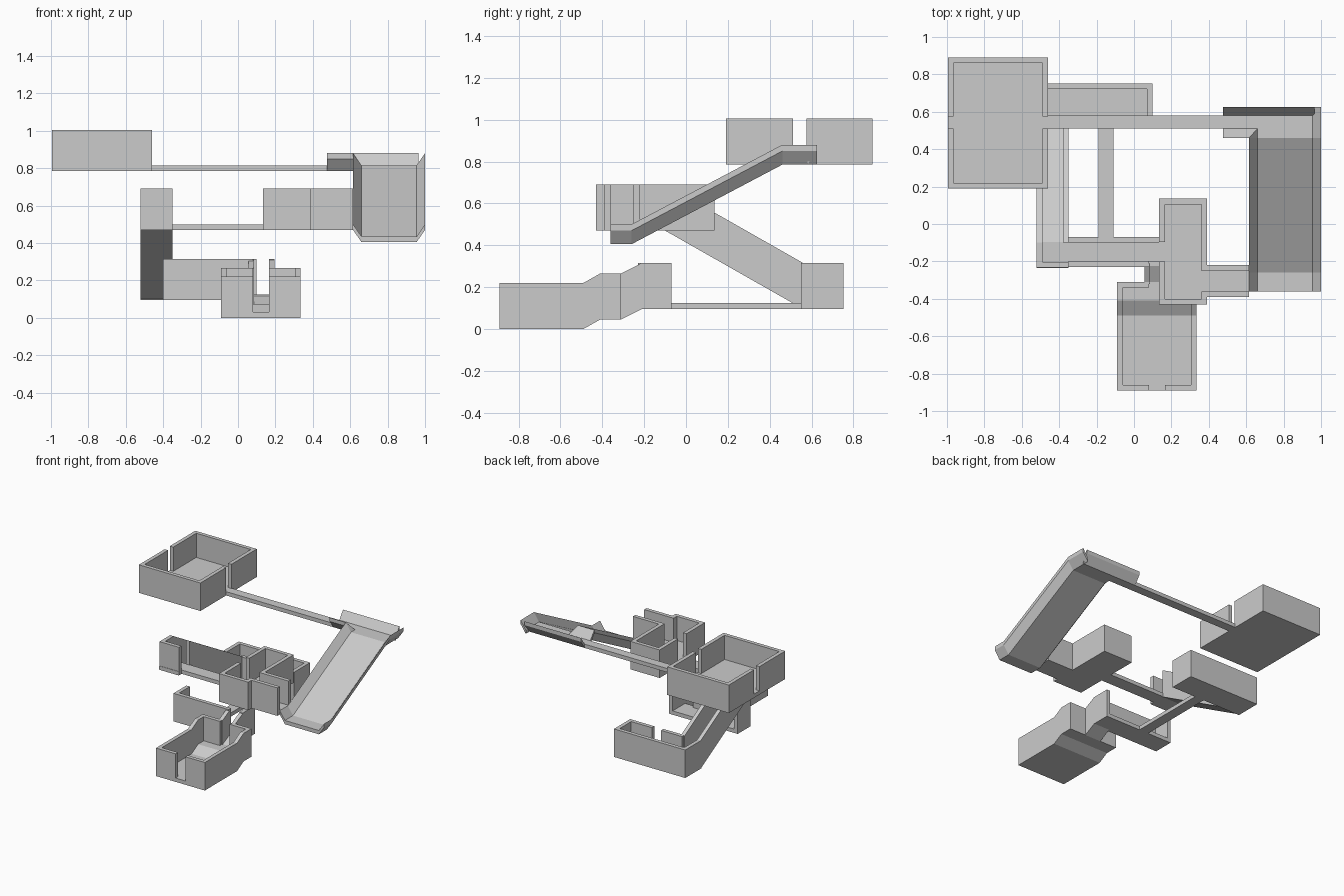
import bpy, bmesh

if "Cube" in bpy.data.objects:
    bpy.data.objects.remove(bpy.data.objects["Cube"])

T = 0.03      # wall and floor thickness
H = 0.22      # wall height


def ribbon(name, left, right, h):
    """Solid between two polylines (underside), raised straight up by h."""
    bm = bmesh.new()
    rows = []
    for a, b in zip(left, right):
        rows.append([bm.verts.new(p) for p in (
            a, b, (b[0], b[1], b[2] + h), (a[0], a[1], a[2] + h))])
    for r, s in zip(rows, rows[1:]):
        for i in range(4):
            j = (i + 1) % 4
            bm.faces.new((r[i], r[j], s[j], s[i]))
    bm.faces.new(rows[0])
    bm.faces.new(rows[-1])
    bmesh.ops.recalc_face_normals(bm, faces=bm.faces)
    me = bpy.data.meshes.new(name)
    bm.to_mesh(me)
    bm.free()
    ob = bpy.data.objects.new(name, me)
    bpy.context.collection.objects.link(ob)
    return ob


def run(name, x0, x1, path, h):
    """Strip of constant width in x following a (y, z) path."""
    return ribbon(name, [(x0, y, z) for y, z in path], [(x1, y, z) for y, z in path], h)


def box(name, x0, x1, y0, y1, z, h):
    return run(name, x0, x1, [(y0, z), (y1, z)], h)


def wall(name, axis, at, a, b, z, gap=None, h=H):
    """Wall along an axis from a to b, optionally split by a doorway."""
    parts = [(a, b)] if gap is None else [(a, gap[0]), (gap[1], b)]
    for p, q in parts:
        if axis == 'x':
            box(name, p, q, at, at + T, z, h)
        else:
            box(name, at, at + T, p, q, z, h)


# top room with two facing doorways
z = 0.785
box("top_room_floor", -0.995, -0.46, 0.19, 0.89, z, T)
for x in (-0.995, -0.46 - T):
    wall("top_room_side_wall", 'y', x, 0.19, 0.89, z, (0.51, 0.575))
for y in (0.19, 0.89 - T):
    wall("top_room_end_wall", 'x', y, -0.995, -0.46, z)
box("top_corridor_floor", -0.46, 0.66, 0.51, 0.58, z, T)

# long tray ramp with flared edges
path = [(-0.36, 0.405), (-0.26, 0.405), (0.46, 0.785)]
run("tray_floor", 0.66, 0.955, path + [(0.58, 0.785)], T)


def flare(name, inner, outer):
    ribbon(name, inner, [(x, y, z + 0.065) for x, y, z in outer], T)


full = path + [(0.625, 0.785)]
flare("tray_right_flare", [(0.955, y, z) for y, z in full], [(1.0, y, z) for y, z in full])
flare("tray_left_flare", [(0.66, y, z) for y, z in path] + [(0.66, 0.51, 0.785)],
      [(0.615, y, z) for y, z in path] + [(0.616, 0.461, 0.785)])
flare("tray_front_flare", [(0.475, 0.51, 0.785), (0.66, 0.51, 0.785)],
      [(0.475, 0.46, 0.785), (0.615, 0.46, 0.785)])
flare("tray_back_flare", [(0.475, 0.58, 0.785), (0.965, 0.58, 0.785)],
      [(0.475, 0.625, 0.785), (0.965, 0.625, 0.785)])

# middle room with east wing
z = 0.47
box("middle_room_floor", 0.135, 0.39, -0.43, 0.135, z, T)
for y in (-0.43, 0.135 - T):
    wall("middle_room_end_wall", 'x', y, 0.135, 0.39, z)
wall("middle_room_west_wall", 'y', 0.135, -0.43, 0.135, z, (-0.2, -0.095))
wall("middle_room_east_wall", 'y', 0.39 - T, -0.43, 0.135, z, (-0.36, -0.25))
box("east_wing_floor", 0.38, 0.615, -0.385, -0.225, z, T)
for y in (-0.39, -0.25):
    wall("east_wing_wall", 'x', y, 0.38, 0.615, z)

# open middle corridor and corner landing
box("middle_corridor_floor", -0.375, 0.14, -0.2, -0.095, z, T)
box("landing_floor", -0.52, -0.35, -0.235, -0.095, z, T)
wall("landing_south_wall", 'x', -0.232, -0.52, -0.35, z)
wall("landing_west_wall", 'y', -0.52, -0.232, -0.1, z)

# walled ramp down to the back room
slope = [(-0.1, 0.47), (0.56, 0.095)]
run("walled_ramp_floor", -0.52, -0.35, slope, T)
for x in (-0.52, -0.35 - T):
    run("walled_ramp_wall", x, x + T, slope, H)

# back room
z = 0.095
box("back_room_floor", -0.52, 0.10, 0.55, 0.75, z, T)
wall("back_room_north_wall", 'x', 0.722, -0.52, 0.10, z)
wall("back_room_south_wall", 'x', 0.55, -0.37, 0.10, z, (-0.19, -0.11))
for x in (-0.52, 0.10 - T):
    wall("back_room_end_wall", 'y', x, 0.55, 0.75, z)
box("lower_corridor_floor", -0.19, -0.11, -0.08, 0.56, z, T)

# lower gallery, open on its north side
box("gallery_floor", -0.40, 0.195, -0.225, -0.07, z, T)
wall("gallery_south_wall", 'x', -0.23, -0.40, 0.08, z)
wall("gallery_west_wall", 'y', -0.40, -0.23, -0.07, z)
wall("gallery_east_wall", 'y', 0.165, -0.22, -0.07, z)

# short passage ramp between gallery and bottom room
slope = [(-0.32, 0.045), (-0.31, 0.045), (-0.21, 0.095)]
run("passage_floor", 0.055, 0.195, slope, T)
for x in (0.055, 0.165):
    run("passage_wall", x, x + T, slope, H)

# bottom room with a stepped-up floor
path = [(-0.89, 0.0), (-0.49, 0.0), (-0.41, 0.045), (-0.31, 0.045)]
run("bottom_room_floor", -0.09, 0.335, path, T)
for x in (-0.09, 0.335 - T):
    run("bottom_room_side_wall", x, x + T, path, H)
wall("bottom_room_south_wall", 'x', -0.89, -0.09, 0.335, 0.0, (0.08, 0.165))
wall("bottom_room_north_wall", 'x', -0.31 - T, -0.09, 0.335, 0.045, (0.08, 0.165))
